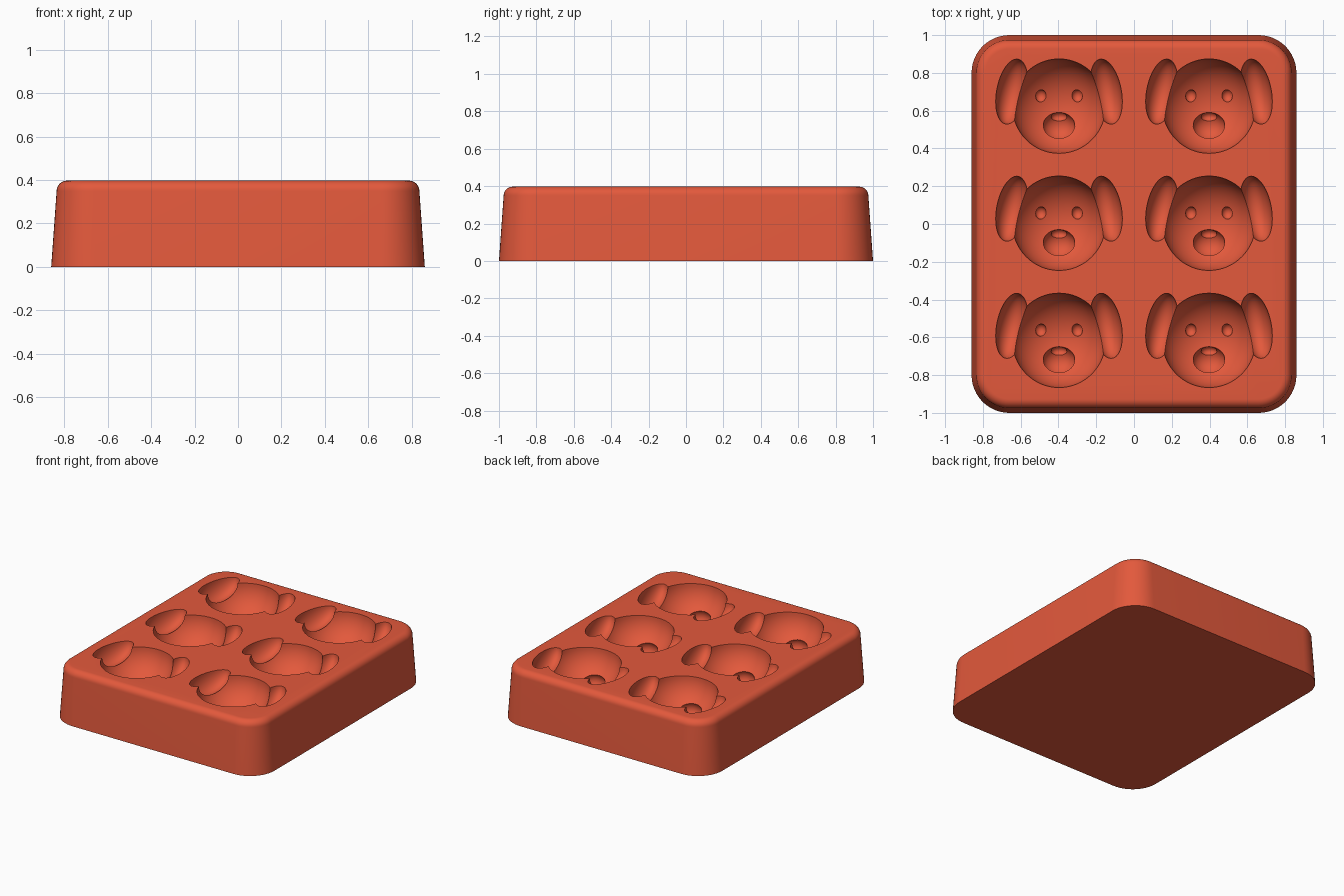
import bpy, bmesh, math
from mathutils import Matrix, Vector

cube = bpy.data.objects.get("Cube")
if cube:
    bpy.data.objects.remove(cube, do_unlink=True)

TOP = 0.397
HALF_X, HALF_Y, CORNER = 0.86, 1.0, 0.2

# Single silicone colour
red = bpy.data.materials.new("coral red")
red.use_nodes = True
red.diffuse_color = (0.77, 0.1, 0.045, 1)
red.node_tree.nodes["Principled BSDF"].inputs["Base Color"].default_value = red.diffuse_color


def make_object(name, bm):
    mesh = bpy.data.meshes.new(name)
    bmesh.ops.recalc_face_normals(bm, faces=bm.faces)
    bm.to_mesh(mesh)
    bm.free()
    mesh.materials.append(red)
    obj = bpy.data.objects.new(name, mesh)
    bpy.context.collection.objects.link(obj)
    return obj


def rounded_ring(bm, inset, z, steps=12):
    """Rounded rectangle of vertices, shrunk by the inset."""
    radius = CORNER - inset
    ring = []
    for quarter, (sx, sy) in enumerate([(1, 1), (-1, 1), (-1, -1), (1, -1)]):
        for i in range(steps + 1):
            a = (quarter + i / steps) * math.pi / 2
            ring.append(bm.verts.new((sx * (HALF_X - CORNER) + radius * math.cos(a),
                                      sy * (HALF_Y - CORNER) + radius * math.sin(a), z)))
    return ring


# Tray block: tapered walls and a rounded top edge
bm = bmesh.new()
taper, bevel = 0.025, 0.048
profile = [(0, 0)]
for i in range(9):
    a = i / 8 * math.pi / 2
    profile.append((taper + bevel * (1 - math.cos(a)), TOP - bevel * (1 - math.sin(a))))
rings = [rounded_ring(bm, inset, z) for inset, z in profile]
for low, high in zip(rings, rings[1:]):
    for i in range(len(low)):
        j = (i + 1) % len(low)
        bm.faces.new((low[i], low[j], high[j], high[i]))
bm.faces.new(rings[0][::-1])
bm.faces.new(rings[-1])
tray = make_object("mold_tray", bm)
bpy.context.view_layer.objects.active = tray


def press(name, parts, segments):
    """Cut the same ellipsoids (offset, radii, tilt) into all six faces at once."""
    bm = bmesh.new()
    for x in (-0.397, 0.397):
        for row in (-1, 0, 1):
            face_centre = Vector((x, 0.004 + row * 0.62, TOP))
            for offset, radii, tilt in parts:
                matrix = (Matrix.Translation(face_centre + Vector(offset))
                          @ Matrix.Rotation(math.radians(tilt), 4, "Z")
                          @ Matrix.Diagonal((*radii, 1)))
                bmesh.ops.create_uvsphere(bm, u_segments=segments, v_segments=segments // 2,
                                          radius=1, matrix=matrix)
    cutter = make_object(name + "_cutter", bm)
    cutter.hide_render = True
    cut = tray.modifiers.new(name, "BOOLEAN")
    cut.operation = "DIFFERENCE"
    cut.solver = "MANIFOLD"
    cut.object = cutter
    bpy.ops.object.modifier_apply(modifier=cut.name)
    bpy.data.objects.remove(cutter, do_unlink=True)


# Puppy cavities: head, ears, eyes, muzzle and nose
press("heads", [((0, 0, 0.001), (0.247, 0.25, 0.22), 0)], 64)
press("ears", [((s * 0.25, 0.077, 0.002), (0.08, 0.175, 0.12), s * 11) for s in (-1, 1)], 48)
press("eyes", [((s * 0.097, 0.055, -0.197), (0.03, 0.034, 0.03), 0) for s in (-1, 1)], 20)
press("muzzles", [((0, -0.107, -0.197), (0.085, 0.077, 0.07), 0)], 32)
press("noses", [((0, -0.057, -0.24), (0.042, 0.028, 0.035), 0)], 20)

# Smooth walls, crisp cavity rims
bpy.ops.object.select_all(action="DESELECT")
tray.select_set(True)
bpy.ops.object.shade_smooth_by_angle(angle=math.radians(30))
